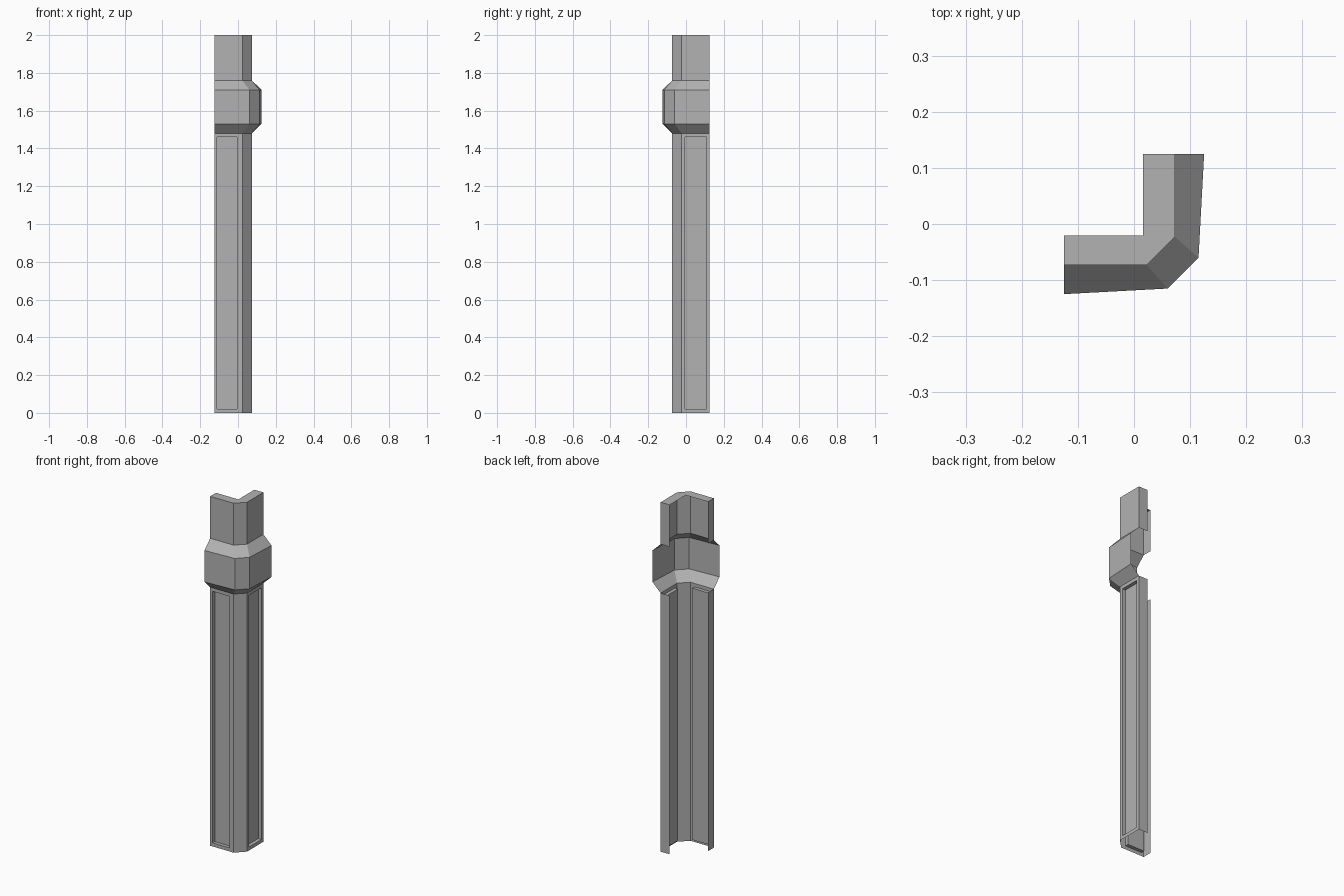
import bpy, bmesh
from mathutils import Vector

if "Cube" in bpy.data.objects:
    bpy.data.objects.remove(bpy.data.objects["Cube"])

# plan outlines of the outer skin, from the left leg end round the corner to the back leg end
SHAFT = [(-.125, -.073), (.023, -.073), (.073, -.023), (.073, .125)]
BAND = [(-.125, -.125), (.06, -.115), (.115, -.06), (.125, .125)]
# inner edge of the end flanges and top cap
INNER = [(-.125, -.0205), (.0163, -.0205), (.0163, .125)]
DEPTH = .02

# dark grey finish
GREY = bpy.data.materials.new("dark_grey")
GREY.diffuse_color = (.45, .45, .45, 1)
GREY.use_nodes = True
GREY.node_tree.nodes["Principled BSDF"].inputs["Base Color"].default_value = GREY.diffuse_color


def finish(bm, name):
    bmesh.ops.remove_doubles(bm, verts=bm.verts, dist=1e-5)
    mesh = bpy.data.meshes.new(name)
    bm.to_mesh(mesh)
    bm.free()
    mesh.materials.append(GREY)
    obj = bpy.data.objects.new(name, mesh)
    bpy.context.collection.objects.link(obj)
    return obj


def face(bm, pts):
    return bm.faces.new([bm.verts.new(p) for p in pts])


def loft(bm, rings, skip=()):
    """Join (outline, height) rings with quads, leaving out skipped sides."""
    for (a, z0), (b, z1) in zip(rings, rings[1:]):
        for i in range(len(a) - 1):
            if i not in skip:
                face(bm, [(*a[i], z0), (*a[i + 1], z0), (*b[i + 1], z1), (*b[i], z1)])


def flanges(bm, z0, z1):
    """Flat returns closing the two leg ends."""
    loft(bm, [([INNER[0], SHAFT[0]], z0), ([INNER[0], SHAFT[0]], z1)])
    loft(bm, [([SHAFT[3], INNER[2]], z0), ([SHAFT[3], INNER[2]], z1)])


def sunk_panel(bm, place, outer, inner, push):
    """Rectangular frame with a recessed panel; place maps (u, z) into space."""
    def rect(r, off=Vector((0, 0, 0))):
        u0, u1, z0, z1 = r
        return [Vector(place(u, z)) + off for u, z in ((u0, z0), (u1, z0), (u1, z1), (u0, z1))]
    loops = [rect(outer), rect(inner), rect(inner, Vector(push))]
    for a, b in zip(loops, loops[1:]):
        for i in range(4):
            j = (i + 1) % 4
            face(bm, [a[i], a[j], b[j], b[i]])
    face(bm, loops[2])


# lower shaft: chamfer strip, two panelled legs, end flanges
bm = bmesh.new()
loft(bm, [(SHAFT, 0), (SHAFT, 1.48)], skip=(0, 2))
sunk_panel(bm, lambda u, z: (u, -.073, z), (-.125, .023, 0, 1.48),
           (-.11, -.004, .02, 1.46), (0, DEPTH, 0))
sunk_panel(bm, lambda u, z: (.073, u, z), (-.023, .125, 0, 1.48),
           (-.004, .108, .02, 1.46), (-DEPTH, 0, 0))
flanges(bm, 0, 1.48)
finish(bm, "lower_shaft")

# projecting band, open at the back
bm = bmesh.new()
loft(bm, [(SHAFT, 1.48), (BAND, 1.53), (BAND, 1.71), (SHAFT, 1.76)])
finish(bm, "band")

# upper shaft with flanges and L-shaped top cap
bm = bmesh.new()
loft(bm, [(SHAFT, 1.76), (SHAFT, 2)])
flanges(bm, 1.76, 2)
face(bm, [(x, y, 2) for x, y in SHAFT + INNER[::-1]])
finish(bm, "upper_shaft")
